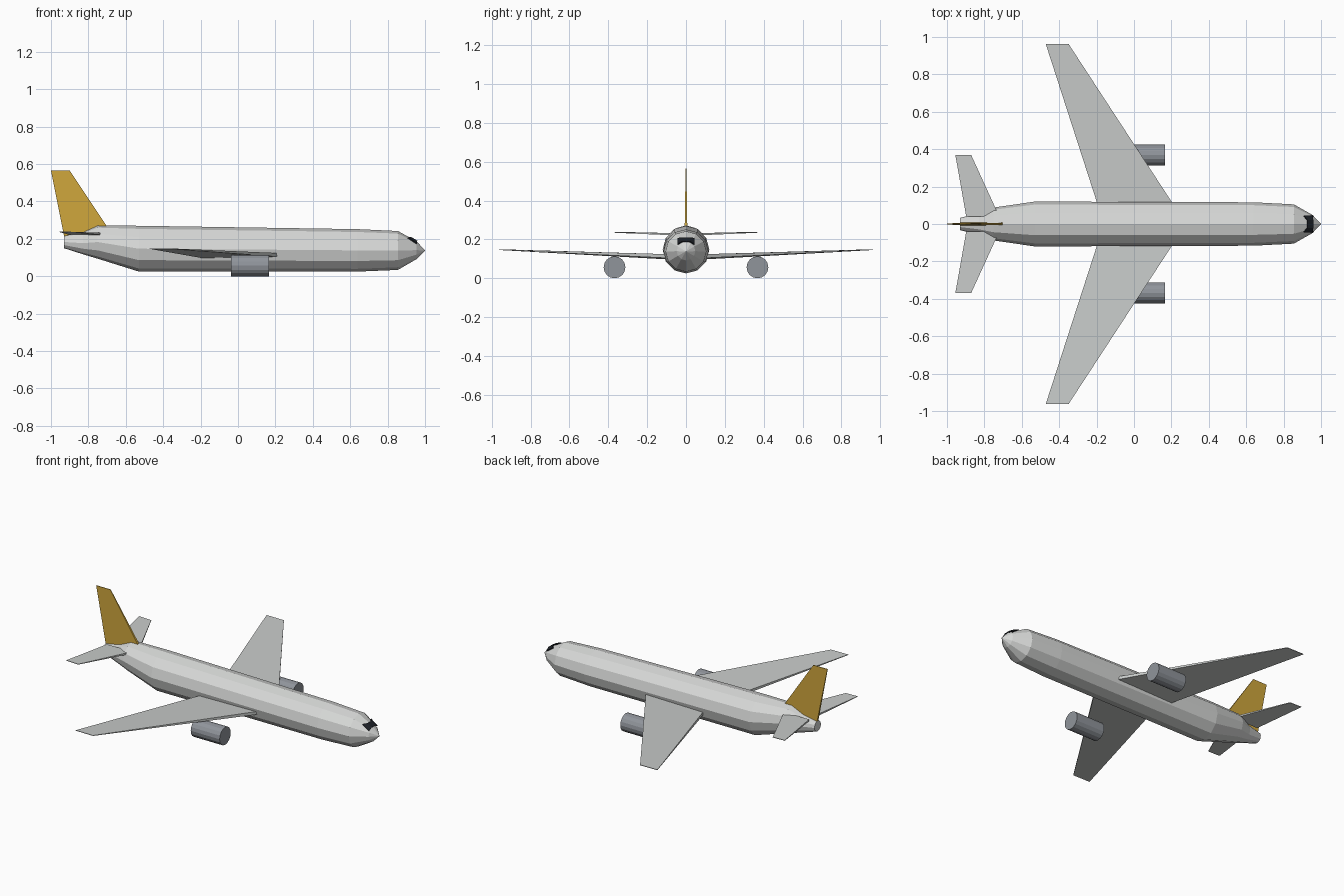
import bpy, bmesh, math

if "Cube" in bpy.data.objects:
    bpy.data.objects.remove(bpy.data.objects["Cube"])


def material(name, rgb):
    m = bpy.data.materials.new(name)
    m.diffuse_color = (*rgb, 1)
    m.use_nodes = True
    m.node_tree.nodes["Principled BSDF"].inputs["Base Color"].default_value = m.diffuse_color
    return m


BODY = material("light_grey", (0.68, 0.69, 0.68))
WING = material("wing_grey", (0.58, 0.60, 0.59))
GOLD = material("gold", (0.62, 0.38, 0.045))
ENGINE = material("steel_grey", (0.28, 0.30, 0.33))
GLASS = material("dark_glass", (0.012, 0.015, 0.02))


def finish(name, bm, mat):
    bmesh.ops.recalc_face_normals(bm, faces=bm.faces)
    me = bpy.data.meshes.new(name)
    bm.to_mesh(me)
    bm.free()
    me.materials.append(mat)
    ob = bpy.data.objects.new(name, me)
    bpy.context.collection.objects.link(ob)
    return ob


def loft(name, rings, mat):
    """Skin a list of equal-length point rings and cap both ends."""
    bm = bmesh.new()
    loops = [[bm.verts.new(p) for p in ring] for ring in rings]
    n = len(loops[0])
    for a, b in zip(loops, loops[1:]):
        for i in range(n):
            j = (i + 1) % n
            bm.faces.new((a[i], a[j], b[j], b[i]))
    bm.faces.new(loops[0])
    bm.faces.new(loops[-1])
    bmesh.ops.remove_doubles(bm, verts=bm.verts, dist=0.0005)
    return finish(name, bm, mat)


def oval(x, y, half_width, low, high, sides):
    cz, rz = (low + high) / 2, (high - low) / 2
    return [(x, y + half_width * math.cos(math.tau * i / sides),
             cz + rz * math.sin(math.tau * i / sides)) for i in range(sides)]


# Fuselage: x, half width, bottom z, top z
stations = [(-0.93, 0.033, 0.150, 0.217), (-0.83, 0.057, 0.118, 0.236),
            (-0.75, 0.088, 0.094, 0.272), (-0.53, 0.120, 0.025, 0.270),
            (0.64, 0.116, 0.025, 0.252), (0.855, 0.105, 0.034, 0.242),
            (0.955, 0.048, 0.092, 0.187), (1.0, 0.0001, 0.1379, 0.1381)]
loft("fuselage", [oval(x, 0, w, lo, hi, 12) for x, w, lo, hi in stations], BODY)


def panel(name, side, root, tip, mat):
    """Tapered slab; each end is (y, leading x, z, trailing x, z, thickness)."""
    rings = []
    for y, lx, lz, tx, tz, t in (root, tip):
        h = t / 2
        rings.append([(lx, side * y, lz - h), (lx, side * y, lz + h),
                      (tx, side * y, tz + h), (tx, side * y, tz - h)])
    loft(name, rings, mat)


for side, label in ((1, "left"), (-1, "right")):
    # Swept main wing with slight upward slope
    panel(label + "_wing", side, (0.09, 0.22, 0.114, -0.19, 0.107, 0.02),
          (0.963, -0.35, 0.147, -0.472, 0.148, 0.003), WING)
    # Tailplane
    panel(label + "_tailplane", side, (0.04, -0.72, 0.226, -0.897, 0.226, 0.012),
          (0.368, -0.87, 0.236, -0.955, 0.238, 0.003), WING)
    # Engine
    loft(label + "_engine", [oval(x, side * 0.368, 0.056, 0.0, 0.113, 16)
                             for x in (-0.037, 0.167)], ENGINE)

# Tail fin: base, then tip
fin = []
for lx, lz, tx, tz, h in ((-0.69, 0.25, -0.927, 0.20, 0.007),
                          (-0.90, 0.565, -1.0, 0.565, 0.002)):
    fin.append([(lx, -h, lz), (lx, h, lz), (tx, h, tz), (tx, -h, tz)])
loft("tail_fin", fin, GOLD)

# Cockpit window: thin bent strip wrapped over the nose
bm = bmesh.new()
strip = []
for y, top_x, top_z, low_x, low_z in ((-0.043, 0.908, 0.206, 0.955, 0.174),
                                      (-0.02, 0.926, 0.207, 0.957, 0.188),
                                      (0.02, 0.926, 0.207, 0.957, 0.188),
                                      (0.043, 0.908, 0.206, 0.955, 0.174)):
    strip.append((bm.verts.new((top_x, y, top_z)), bm.verts.new((low_x, y, low_z))))
for (a, b), (c, d) in zip(strip, strip[1:]):
    bm.faces.new((a, b, d, c))
window = finish("cockpit_window", bm, GLASS)
solid = window.modifiers.new("thickness", "SOLIDIFY")
solid.thickness = 0.006
solid.offset = 0
